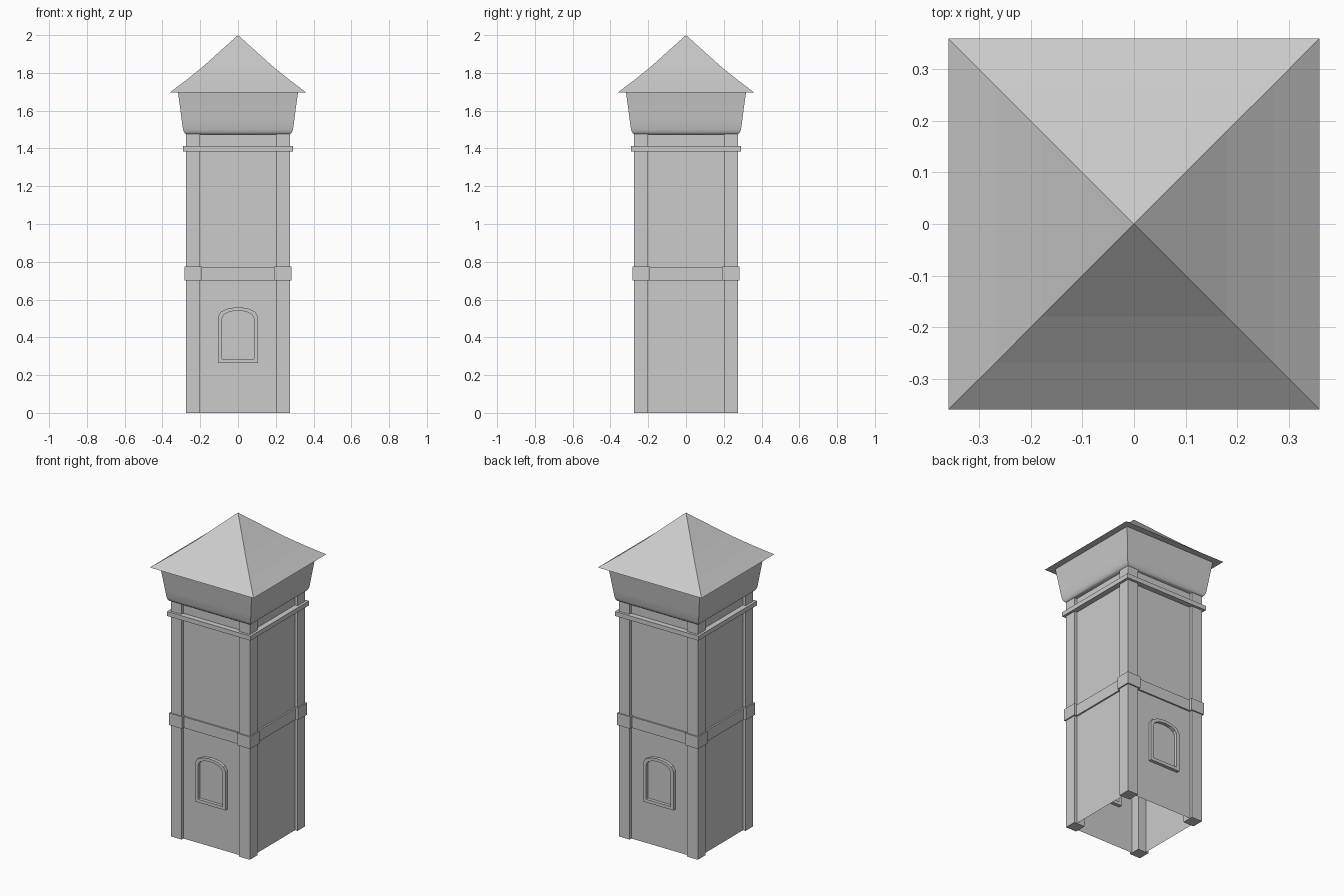
import bpy, bmesh
from math import pi, cos, sin
from mathutils import Matrix

if "Cube" in bpy.data.objects:
    bpy.data.objects.remove(bpy.data.objects["Cube"])


def add_object(name, bm, smooth=False, recalc=True):
    if recalc:
        bmesh.ops.recalc_face_normals(bm, faces=bm.faces)
    mesh = bpy.data.meshes.new(name)
    bm.to_mesh(mesh)
    bm.free()
    obj = bpy.data.objects.new(name, mesh)
    bpy.context.collection.objects.link(obj)
    if smooth:
        bpy.ops.object.select_all(action='DESELECT')
        obj.select_set(True)
        bpy.context.view_layer.objects.active = obj
        bpy.ops.object.shade_smooth_by_angle(angle=pi / 5)
    return obj


def square_loft(name, profile, closed=False, smooth=False):
    """Sweep a (half width, z) profile around a square; half width 0 makes an apex."""
    bm = bmesh.new()
    rings = []
    for r, z in profile:
        if r == 0:
            rings.append([bm.verts.new((0, 0, z))] * 4)
        else:
            rings.append([bm.verts.new((r * a, r * b, z))
                          for a, b in ((-1, -1), (1, -1), (1, 1), (-1, 1))])
    pairs = list(zip(rings, rings[1:]))
    if closed:
        pairs.append((rings[-1], rings[0]))
    for low, high in pairs:
        for i in range(4):
            j = (i + 1) % 4
            corners = [low[i], low[j], high[j], high[i]]
            bm.faces.new(list(dict.fromkeys(corners)))
    return add_object(name, bm, smooth)


def box(name, x0, x1, y0, y1, z0, z1, turn=0):
    bm = bmesh.new()
    bmesh.ops.create_cube(bm, size=1)
    for v in bm.verts:
        v.co = ((x0 + x1) / 2 + v.co.x * (x1 - x0),
                (y0 + y1) / 2 + v.co.y * (y1 - y0),
                (z0 + z1) / 2 + v.co.z * (z1 - z0))
    bm.transform(Matrix.Rotation(turn, 4, 'Z'))
    return add_object(name, bm)


def arch(half, bottom, spring, rise, steps=6):
    """Outline of an arched opening as (x, z) points."""
    pts = [(-half, bottom), (half, bottom)]
    pts += [(half * cos(pi * i / steps), spring + rise * sin(pi * i / steps))
            for i in range(steps + 1)]
    return pts


def window_frame(name, turn):
    outer, inner = arch(0.105, 0.265, 0.51, 0.05), arch(0.085, 0.285, 0.50, 0.042)
    bm = bmesh.new()
    loops = [[bm.verts.new((x, y, z)) for x, z in pts]
             for pts, y in ((outer, -0.235), (outer, -0.276), (inner, -0.276), (inner, -0.235))]
    n = len(outer)
    for k in range(4):
        a, b = loops[k], loops[(k + 1) % 4]
        for i in range(n):
            j = (i + 1) % n
            bm.faces.new((a[i], a[j], b[j], b[i]))
    bm.transform(Matrix.Rotation(turn, 4, 'Z'))
    return add_object(name, bm)


# Recessed wall shell, open at the bottom
square_loft("tower_walls", [(0.256, 0), (0.256, 1.48)])

# Corner pilasters and the band blocks wrapped around them
for k in range(4):
    box(f"corner_pilaster_{k + 1}", 0.20, 0.274, 0.20, 0.274, 0, 1.48, k * pi / 2)
    box(f"band_corner_{k + 1}", 0.19, 0.282, 0.19, 0.282, 0.70, 0.775, k * pi / 2)

# Middle band between the corners, and thin upper band
square_loft("middle_band", [(0.25, 0.70), (0.266, 0.70), (0.266, 0.77), (0.25, 0.77)], closed=True)
square_loft("upper_band", [(0.25, 1.385), (0.29, 1.385), (0.29, 1.413), (0.25, 1.413)], closed=True)

# Arched window frames, front and back
window_frame("front_window_frame", 0)
window_frame("back_window_frame", pi)

# Flared collar under the roof
square_loft("roof_collar", [(0.25, 1.474), (0.272, 1.474), (0.284, 1.482), (0.291, 1.50),
                            (0.298, 1.55), (0.307, 1.62), (0.318, 1.697)], smooth=True)

# Slightly concave pyramid roof with a flat soffit
square_loft("roof", [(0.316, 1.697), (0.36, 1.697), (0.27, 1.765), (0.18, 1.838), (0, 2.0)])
